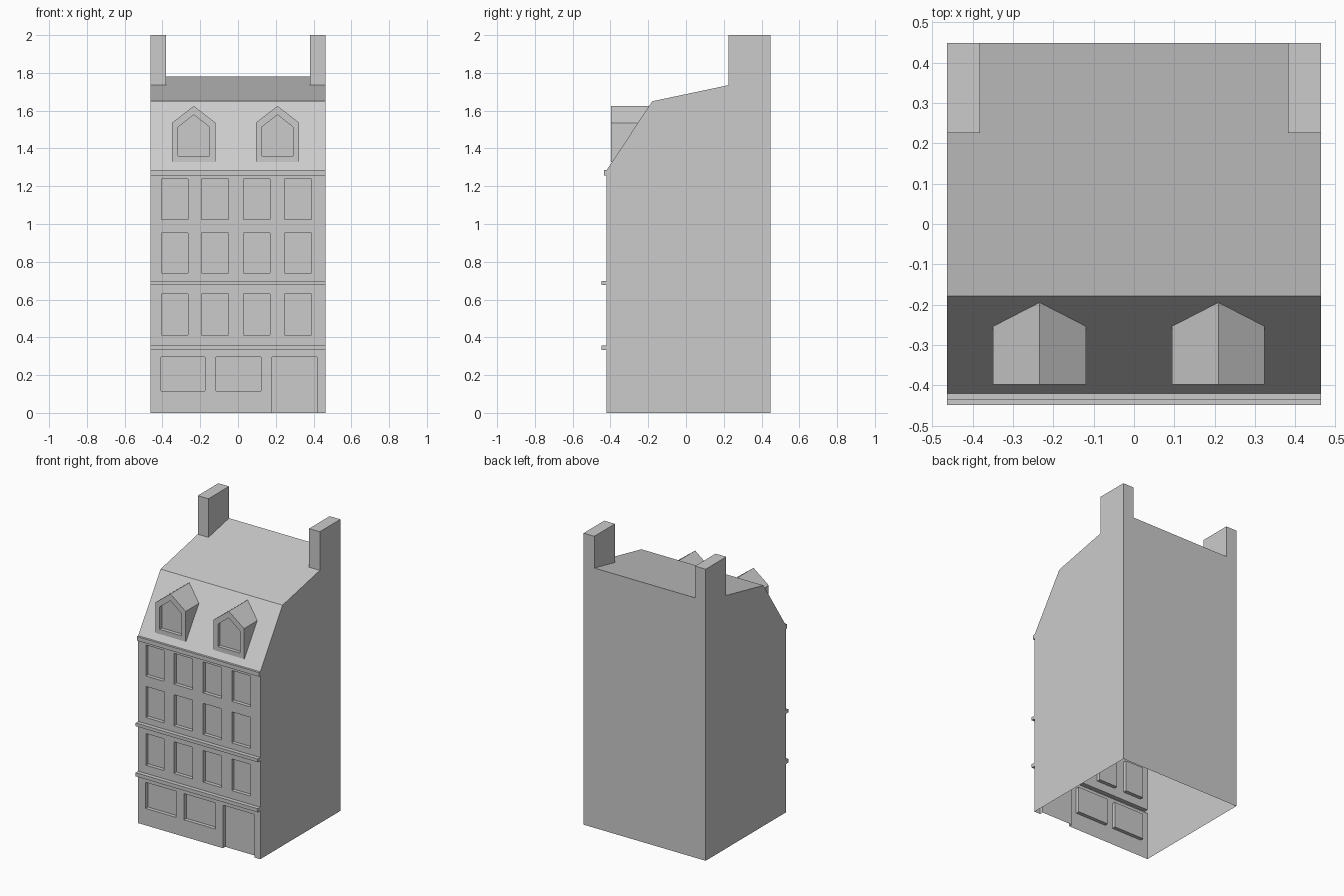
import bpy
from mathutils import Vector

if "Cube" in bpy.data.objects:
    bpy.data.objects.remove(bpy.data.objects["Cube"], do_unlink=True)

# Single plain grey material
grey = bpy.data.materials.new("plain_grey")
grey.use_nodes = True
colour = (0.6, 0.6, 0.6, 1)
grey.diffuse_color = colour
grey.node_tree.nodes["Principled BSDF"].inputs["Base Color"].default_value = colour

# Main dimensions
W = 0.463                       # half width
FRONT, BACK = -0.42, 0.448
CORNICE, BREAK_Y, BREAK_Z = 1.286, -0.178, 1.65
STACK_X, STACK_Y, STACK_Z, TOP = 0.382, 0.225, 1.735, 2.0
RECESS = 0.025

PITCH = (STACK_Z - BREAK_Z) / (STACK_Y - BREAK_Y)
RIDGE_Z = STACK_Z + PITCH * (BACK - STACK_Y)

LEFT, RIGHT = (-1, 0, 0), (1, 0, 0)
FORE, AFT = (0, -1, 0), (0, 1, 0)
UP, DOWN = (0, 0, 1), (0, 0, -1)


class Part:
    """Collects faces, each turned to look along a given direction."""

    def __init__(self):
        self.verts, self.faces, self.index = [], [], {}

    def face(self, points, toward):
        points = [Vector(p) for p in points]
        normal = Vector()
        for a, b in zip(points, points[1:] + points[:1]):
            normal += a.cross(b)
        if normal.dot(Vector(toward)) < 0:
            points.reverse()
        ids = []
        for p in points:
            key = tuple(round(c, 5) for c in p)
            if key not in self.index:
                self.index[key] = len(self.verts)
                self.verts.append(key)
            ids.append(self.index[key])
        self.faces.append(ids)

    def build(self, name):
        mesh = bpy.data.meshes.new(name)
        mesh.from_pydata(self.verts, [], self.faces)
        mesh.materials.append(grey)
        mesh.update()
        obj = bpy.data.objects.new(name, mesh)
        bpy.context.collection.objects.link(obj)
        return obj


def mansard_y(z):
    return FRONT + (z - CORNICE) * (BREAK_Y - FRONT) / (BREAK_Z - CORNICE)


# Side and back walls, carried up into the chimney stacks
walls = Part()
side = [(FRONT, 0), (BACK, 0), (BACK, TOP), (STACK_Y, TOP), (STACK_Y, STACK_Z),
        (BREAK_Y, BREAK_Z), (FRONT, CORNICE)]
for s, out in ((-1, LEFT), (1, RIGHT)):
    walls.face([(s * W, y, z) for y, z in side], out)
back = [(-W, 0), (W, 0), (W, TOP), (STACK_X, TOP), (STACK_X, RIDGE_Z),
        (-STACK_X, RIDGE_Z), (-STACK_X, TOP), (-W, TOP)]
walls.face([(x, BACK, z) for x, z in back], AFT)
walls.build("side_and_back_walls")

# Remaining faces of the chimney stacks
for s, name, inward in ((-1, "right_chimney", RIGHT), (1, "left_chimney", LEFT)):
    stack = Part()
    a, b = s * STACK_X, s * W
    stack.face([(a, STACK_Y, STACK_Z), (b, STACK_Y, STACK_Z),
                (b, STACK_Y, TOP), (a, STACK_Y, TOP)], FORE)
    stack.face([(a, STACK_Y, STACK_Z), (a, BACK, RIDGE_Z),
                (a, BACK, TOP), (a, STACK_Y, TOP)], inward)
    stack.face([(a, STACK_Y, TOP), (b, STACK_Y, TOP),
                (b, BACK, TOP), (a, BACK, TOP)], UP)
    stack.build(name)

# Roof: steep front slope and shallow upper slope around the stacks
roof = Part()
roof.face([(-W, FRONT, CORNICE), (W, FRONT, CORNICE),
           (W, BREAK_Y, BREAK_Z), (-W, BREAK_Y, BREAK_Z)], UP)
roof.face([(-W, BREAK_Y, BREAK_Z), (W, BREAK_Y, BREAK_Z),
           (W, STACK_Y, STACK_Z), (STACK_X, STACK_Y, STACK_Z),
           (STACK_X, BACK, RIDGE_Z), (-STACK_X, BACK, RIDGE_Z),
           (-STACK_X, STACK_Y, STACK_Z), (-W, STACK_Y, STACK_Z)], UP)
roof.build("roof")


def storey(name, low, high, openings):
    """Front wall strip with recessed openings given as (x0, x1, z0, z1)."""
    part = Part()
    xs = sorted({-W, W} | {v for o in openings for v in o[:2]})
    zs = sorted({low, high} | {v for o in openings for v in o[2:]})

    def depth(i, j):
        if not (0 <= i < len(xs) - 1 and 0 <= j < len(zs) - 1):
            return FRONT
        x, z = (xs[i] + xs[i + 1]) / 2, (zs[j] + zs[j + 1]) / 2
        hit = any(a < x < b and c < z < d for a, b, c, d in openings)
        return FRONT + RECESS if hit else FRONT

    for i in range(len(xs) - 1):
        for j in range(len(zs) - 1):
            x0, x1, z0, z1, y = xs[i], xs[i + 1], zs[j], zs[j + 1], depth(i, j)
            part.face([(x0, y, z0), (x1, y, z0), (x1, y, z1), (x0, y, z1)], FORE)
            if y == FRONT:
                continue
            # Reveals where the neighbouring cell is flush
            for di, x, way in ((-1, x0, RIGHT), (1, x1, LEFT)):
                if depth(i + di, j) == FRONT:
                    part.face([(x, FRONT, z0), (x, y, z0), (x, y, z1), (x, FRONT, z1)], way)
            for dj, z, way in ((-1, z0, UP), (1, z1, DOWN)):
                if z > 0 and depth(i, j + dj) == FRONT:
                    part.face([(x0, FRONT, z), (x1, FRONT, z), (x1, y, z), (x0, y, z)], way)
    part.build(name)


def band(name, low, high, y):
    """Projecting string course across the front, open behind."""
    part = Part()
    part.face([(-W, y, low), (W, y, low), (W, y, high), (-W, y, high)], FORE)
    for z, way in ((low, DOWN), (high, UP)):
        part.face([(-W, y, z), (W, y, z), (W, FRONT, z), (-W, FRONT, z)], way)
    for x, way in ((-W, LEFT), (W, RIGHT)):
        part.face([(x, y, low), (x, FRONT, low), (x, FRONT, high), (x, y, high)], way)
    part.build(name)


# Front: ground floor with two shop windows and a door, then upper floors
columns = [(-0.405, -0.266), (-0.192, -0.05), (0.03, 0.17), (0.247, 0.389)]


def row(z0, z1):
    return [(a, b, z0, z1) for a, b in columns]


storey("ground_floor_front", 0, 0.332, [(-0.407, -0.175, 0.116, 0.295),
                                        (-0.116, 0.122, 0.116, 0.295),
                                        (0.18, 0.418, 0, 0.295)])
band("lower_band", 0.332, 0.357, -0.448)
storey("first_floor_front", 0.357, 0.676, row(0.413, 0.63))
band("middle_band", 0.676, 0.698, -0.448)
storey("upper_floors_front", 0.698, 1.258, row(0.74, 0.953) + row(1.025, 1.237))
band("cornice", 1.258, CORNICE, -0.435)


def gable(cx, half, low, eave, peak):
    return [(cx - half, low), (cx + half, low), (cx + half, eave),
            (cx, peak), (cx - half, eave)]


# Dormers: gabled boxes running back into the steep slope
for name, cx in (("right_dormer", -0.234), ("left_dormer", 0.209)):
    part, y = Part(), -0.398
    outer = gable(cx, 0.115, 1.328, 1.536, 1.625)
    inner = gable(cx, 0.083, 1.36, 1.513, 1.578)
    for k in range(5):
        (ax, az), (bx, bz) = outer[k], outer[(k + 1) % 5]
        (px, pz), (qx, qz) = inner[k], inner[(k + 1) % 5]
        out = Vector((bz - az, 0, ax - bx))
        part.face([(ax, y, az), (bx, y, bz),
                   (bx, mansard_y(bz), bz), (ax, mansard_y(az), az)], out)
        part.face([(ax, y, az), (bx, y, bz), (qx, y, qz), (px, y, pz)], FORE)
        part.face([(px, y, pz), (qx, y, qz),
                   (qx, y + RECESS, qz), (px, y + RECESS, pz)], -out)
    part.face([(x, y + RECESS, z) for x, z in inner], FORE)
    part.build(name)
